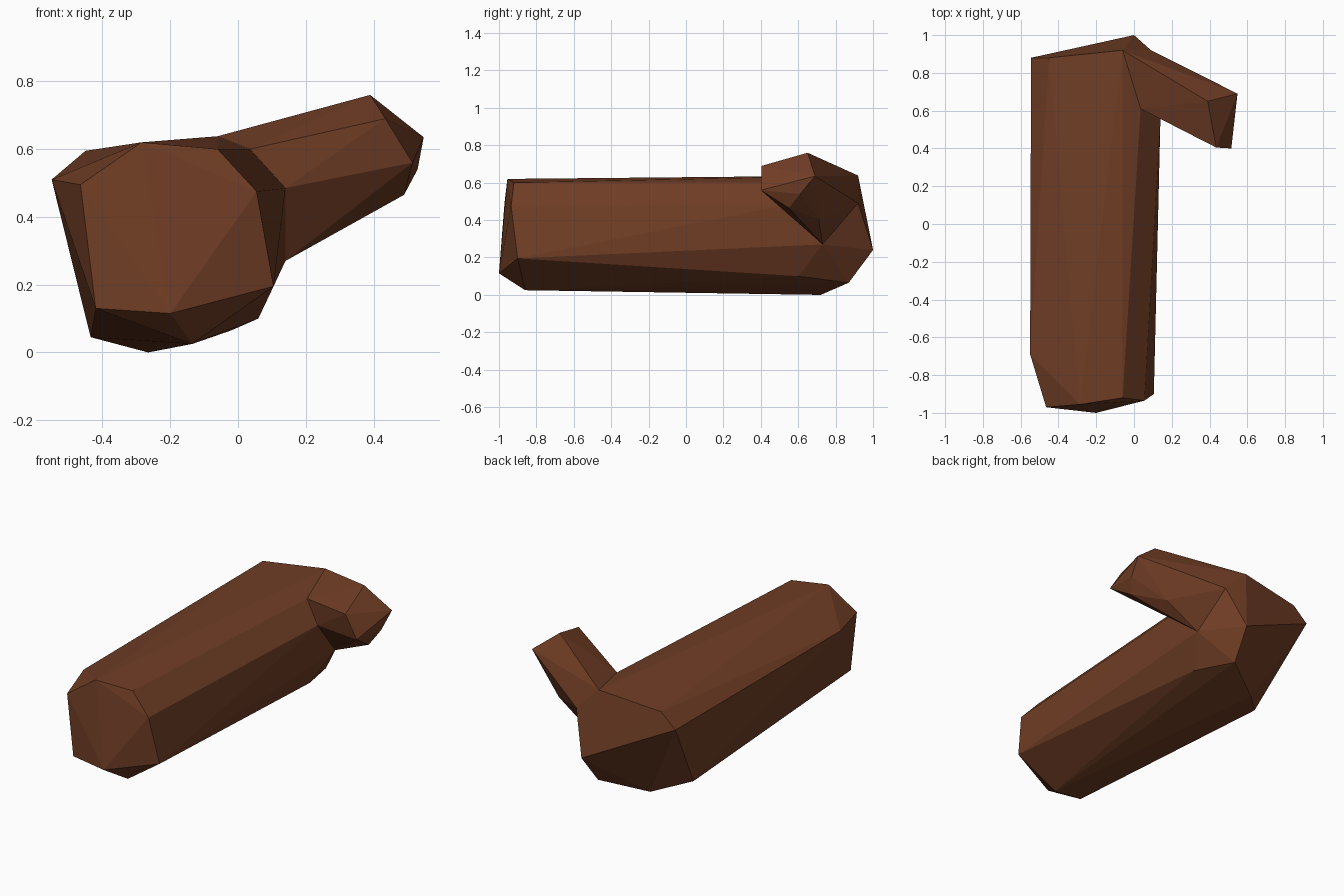
import bpy, bmesh

if "Cube" in bpy.data.objects:
    bpy.data.objects.remove(bpy.data.objects["Cube"])

bark = bpy.data.materials.new("brown bark")
bark.diffuse_color = (0.162, 0.047, 0.0185, 1)
bark.use_nodes = True
bark.node_tree.nodes["Principled BSDF"].inputs["Base Color"].default_value = bark.diffuse_color


def faceted_part(name, *sections):
    """Skin cross-sections with a tight, flat-faced convex shell."""
    bm = bmesh.new()
    for section in sections:
        for p in section:
            bm.verts.new(p)
    hull = bmesh.ops.convex_hull(bm, input=bm.verts[:])
    loose = {g for g in hull["geom_interior"] + hull["geom_unused"]
             if isinstance(g, bmesh.types.BMVert)}
    bmesh.ops.delete(bm, geom=list(loose), context="VERTS")
    bmesh.ops.recalc_face_normals(bm, faces=bm.faces[:])
    me = bpy.data.meshes.new(name)
    bm.to_mesh(me)
    bm.free()
    me.materials.append(bark)
    ob = bpy.data.objects.new(name, me)
    bpy.context.collection.objects.link(ob)
    return ob


# Trunk: cut front end, chipped front corners, broken rear end
front = [(-0.465, -0.97, 0.495), (-0.42, -0.975, 0.13), (-0.20, -1.0, 0.115),
         (0.105, -0.90, 0.195), (0.055, -0.935, 0.475), (-0.06, -0.92, 0.60),
         (-0.285, -0.955, 0.62)]
front_chips = [(-0.135, -0.86, 0.025), (-0.55, -0.69, 0.51)]
rear = [(-0.545, 0.88, 0.51), (-0.45, 0.88, 0.595), (-0.06, 0.92, 0.638),
        (0.09, 0.92, 0.49), (0.0, 1.0, 0.24), (-0.02, 0.87, 0.065)]
underside = [(-0.265, 0.72, 0.0), (-0.435, 0.55, 0.045), (0.06, 0.60, 0.10)]
# Ring where the branch leaves the trunk
fork = [(0.035, 0.61, 0.60), (0.14, 0.56, 0.485), (0.14, 0.73, 0.27)]
faceted_part("log_trunk", front, front_chips, rear, underside, fork)

# Branch stub: from the fork ring out to a chipped end
tip = [(0.39, 0.65, 0.76), (0.435, 0.405, 0.69), (0.515, 0.40, 0.56),
       (0.548, 0.69, 0.635), (0.53, 0.61, 0.54), (0.49, 0.55, 0.465),
       (0.355, 0.71, 0.405)]
faceted_part("branch_stub", fork, rear[2:4], tip)
